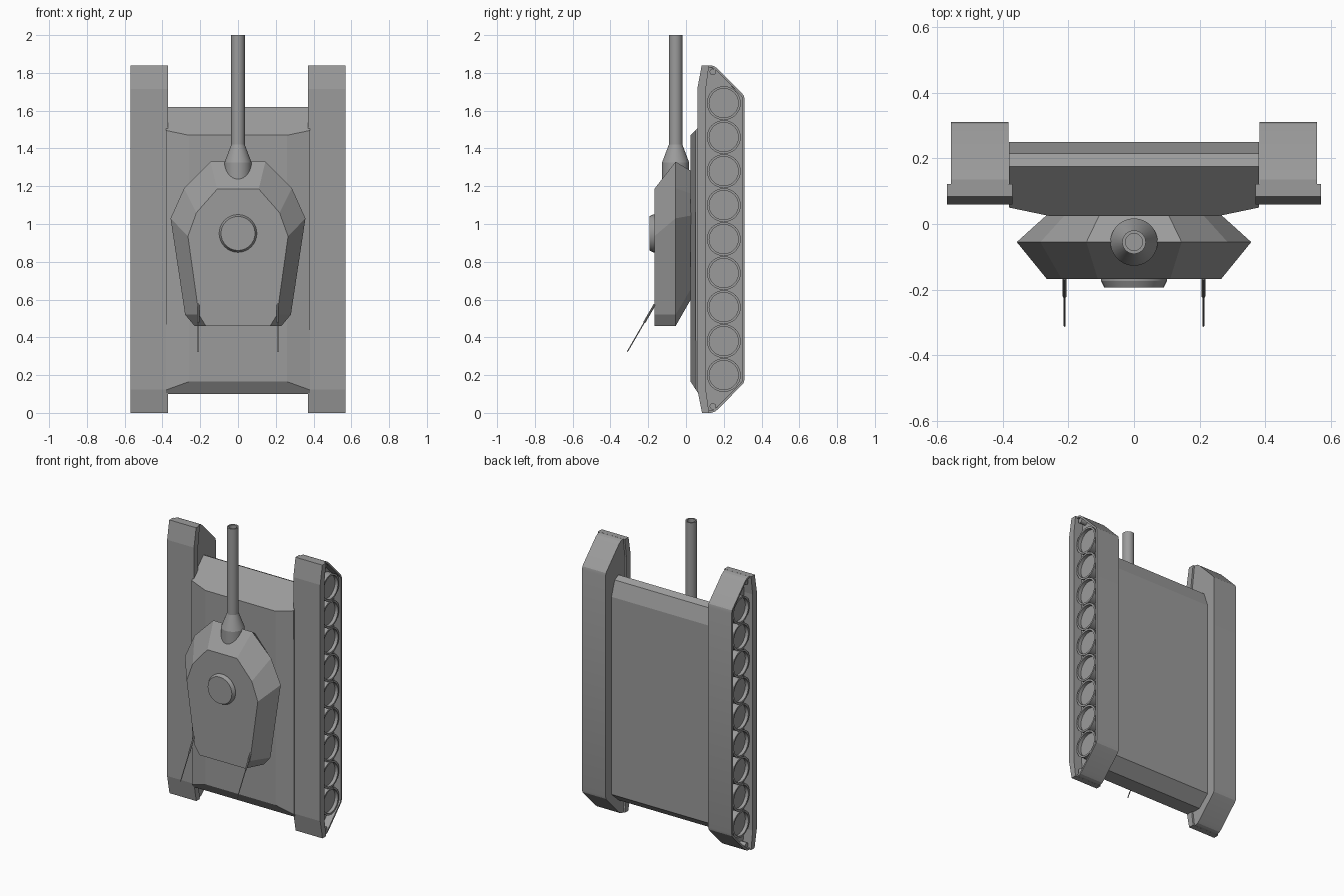
import bpy, bmesh, math
from mathutils import Matrix, Vector

if "Cube" in bpy.data.objects:
    bpy.data.objects.remove(bpy.data.objects["Cube"])

paint = bpy.data.materials.new("dark_grey")
paint.diffuse_color = (0.33, 0.33, 0.33, 1)
paint.use_nodes = True
paint.node_tree.nodes["Principled BSDF"].inputs["Base Color"].default_value = paint.diffuse_color


def finish(name, bm, mirror=False, smooth=False):
    bmesh.ops.recalc_face_normals(bm, faces=bm.faces)
    me = bpy.data.meshes.new(name)
    bm.to_mesh(me)
    bm.free()
    me.materials.append(paint)
    ob = bpy.data.objects.new(name, me)
    bpy.context.collection.objects.link(ob)
    if mirror:
        ob.modifiers.new("Mirror", 'MIRROR')
    if smooth:
        bpy.ops.object.select_all(action='DESELECT')
        ob.select_set(True)
        bpy.context.view_layer.objects.active = ob
        bpy.ops.object.shade_smooth_by_angle(angle=math.radians(15))
    return ob


def loft(bm, rings):
    """Skin a stack of equal-length point rings and cap both ends."""
    rows = [[bm.verts.new(p) for p in r] for r in rings]
    for a, b in zip(rows, rows[1:]):
        for i in range(len(a)):
            j = (i + 1) % len(a)
            bm.faces.new((a[i], a[j], b[j], b[i]))
    return bm.faces.new(rows[0]), bm.faces.new(rows[-1])


def lathe(bm, profile, origin, axis, seg=32):
    """Revolve (radius, height) pairs around an axis."""
    m = Matrix.Translation(origin) @ Vector(axis).to_track_quat('Z', 'Y').to_matrix().to_4x4()
    ang = [2 * math.pi * i / seg for i in range(seg)]
    loft(bm, [[m @ Vector((r * math.cos(a), r * math.sin(a), h)) for a in ang]
              for r, h in profile])


def prism(bm, pts, x0, x1):
    return loft(bm, [[(x, y, z) for y, z in pts] for x in (x0, x1)])


# Hull: side profile lofted across the width, with chamfered deck edges
body = [(0.067, 0.10), (0.17, 0.10), (0.25, 0.17), (0.25, 1.50), (0.215, 1.60), (0.175, 1.62)]
mid = [(0.025, 0.165)] + body + [(0.025, 1.47)]
edge = [(0.052, 0.122)] + body + [(0.05, 1.495)]
bm = bmesh.new()
loft(bm, [[(x, y, z) for y, z in prof]
          for x, prof in ((-0.38, edge), (-0.26, mid), (0.26, mid), (0.38, edge))])
finish("hull", bm)

# Track belts: solid outline with a recessed side
half = [(0.07, 0.10), (0.09, 0.0005), (0.135, 0.0005), (0.152, 0.006), (0.17, 0.02),
        (0.295, 0.147), (0.306, 0.16), (0.31, 0.178)]
outline = half + [(y, 1.84 - z) for y, z in reversed(half)]
bm = bmesh.new()
caps = prism(bm, outline, 0.382, 0.557)
bmesh.ops.recalc_face_normals(bm, faces=bm.faces)
for cap in caps:
    bmesh.ops.inset_region(bm, faces=[cap], thickness=0.012, use_even_offset=True)
bmesh.ops.inset_region(bm, faces=[caps[1]], thickness=0.0002, depth=-0.05)
finish("track_belt", bm, mirror=True, smooth=True)

# Fenders with sloping end flaps
fender = [(0.06, 0.125), (0.085, 0), (0.122, 0), (0.105, 0.125),
          (0.105, 1.715), (0.122, 1.84), (0.083, 1.84), (0.06, 1.715)]
bm = bmesh.new()
prism(bm, fender, 0.37, 0.57)
finish("fender", bm, mirror=True)

# Road wheels with dished faces, plus small end rollers
bm = bmesh.new()
for i in range(9):
    lathe(bm, [(0.0895, 0), (0.0895, 0.045), (0.077, 0.045), (0.077, 0.022)],
          (0.506, 0.2, 0.2 + i * 0.18), (1, 0, 0))
for z in (0.035, 1.805):
    lathe(bm, [(0.017, 0), (0.017, 0.045)], (0.506, 0.142, z), (1, 0, 0), 16)
finish("road_wheels", bm, mirror=True, smooth=True)

# Faceted turret: roof, widest and base outlines
roof = [(0.11, 1.185), (0.22, 1.06), (0.265, 0.935), (0.207, 0.52), (0.17, 0.46)]
waist = [(0.145, 1.33), (0.285, 1.19), (0.357, 1.03), (0.28, 0.52), (0.23, 0.46)]
base = [(0.105, 1.28), (0.21, 1.16), (0.265, 1.045), (0.205, 0.66), (0.17, 0.605)]
bm = bmesh.new()
loft(bm, [[(x, y, z) for x, z in o] + [(-x, y, z) for x, z in reversed(o)]
          for y, o in ((-0.168, roof), (-0.055, waist), (0.028, base))])
finish("turret", bm)

# Hatch on the turret roof
bm = bmesh.new()
lathe(bm, [(0.1, 0), (0.1, 0.012), (0.09, 0.032)], (0, -0.162, 0.95), (0, -1, 0))
finish("hatch", bm, smooth=True)

# Gun: mantlet collar, taper, barrel and bore
bm = bmesh.new()
lathe(bm, [(0.072, 1.2), (0.072, 1.325), (0.036, 1.42), (0.036, 2.0), (0.026, 2.0), (0.026, 1.85)],
      (0, -0.055, 0), (0, 0, 1))
finish("gun", bm, smooth=True)

# Raked antennas with thicker bases
bm = bmesh.new()
lathe(bm, [(0.006, 0), (0.006, 0.11), (0.003, 0.112), (0.003, 0.29)],
      (0.211, -0.165, 0.575), (0, -0.145, -0.25), 8)
finish("antenna", bm, mirror=True, smooth=True)
